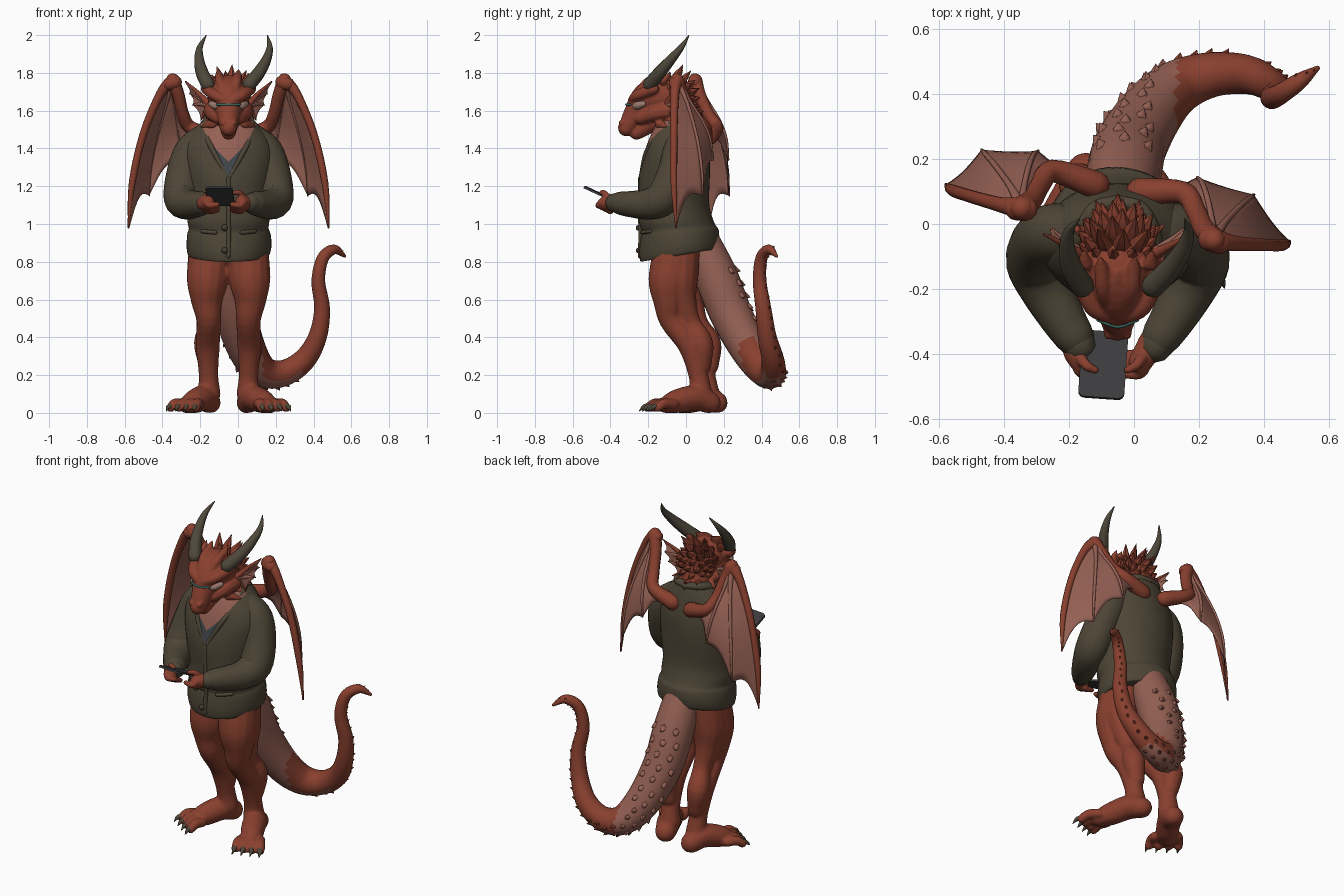
import bpy, bmesh, math, random
from mathutils import Vector, Matrix

random.seed(4)
CX = -0.05  # mirror line of the body

if "Cube" in bpy.data.objects:
    bpy.data.objects.remove(bpy.data.objects["Cube"])


def material(name, r, g, b):
    m = bpy.data.materials.new(name)
    m.use_nodes = True
    m.diffuse_color = (r, g, b, 1)
    m.node_tree.nodes["Principled BSDF"].inputs["Base Color"].default_value = (r, g, b, 1)
    return m


SKIN = material("red skin", .25, .051, .028)
PINK = material("pink hide", .30, .118, .088)
WOOL = material("olive wool", .075, .06, .037)
TRIM = material("dark wool", .058, .049, .034)
HORN = material("horn", .078, .065, .043)
SHIRT = material("grey shirt", .05, .06, .07)
DEVICE = material("device grey", .045, .045, .048)
TEAL = material("teal frame", .04, .15, .125)
EYE = material("eye", .33, .2, .165)


def spline(points, steps):
    """Smooth curve through (x, y, z, radius) points."""
    p = [Vector(q) for q in points]
    p = [p[0] * 2 - p[1]] + p + [p[-1] * 2 - p[-2]]
    out = []
    for a, b, c, d in zip(p, p[1:], p[2:], p[3:]):
        for i in range(steps):
            t = i / steps
            out.append((b * 2 + (c - a) * t + (a * 2 - b * 5 + c * 4 - d) * t * t
                        + (b * 3 - a - c * 3 + d) * t ** 3) / 2)
    return out + [p[-2]]


def tube(bm, points, sides=14, steps=4):
    """Round-ended tube of varying radius along a smooth curve."""
    curve = spline(points, steps)
    pos = [q.to_3d() for q in curve]
    tan = [(pos[min(i + 1, len(pos) - 1)] - pos[max(i - 1, 0)]).normalized() for i in range(len(pos))]
    stations = [(c, t, max(q.w, .001)) for c, t, q in zip(pos, tan, curve)]
    cap = [math.radians(a) for a in (30, 60, 80)]
    (c, t, r), (e, u, w) = stations[0], stations[-1]
    stations = ([(c - t * r * math.sin(a), t, r * math.cos(a)) for a in reversed(cap)] + stations
                + [(e + u * w * math.sin(a), u, w * math.cos(a)) for a in cap])
    axis, last, rings = t.orthogonal().normalized(), t, []
    for c, t, r in stations:
        axis = last.rotation_difference(t) @ axis
        last, other = t, t.cross(axis)
        rings.append([bm.verts.new(c + (axis * math.cos(k) + other * math.sin(k)) * r)
                      for k in (math.tau * i / sides for i in range(sides))])
    bridge(bm, rings)


def bridge(bm, rings):
    for a, b in zip(rings, rings[1:]):
        for i in range(len(a)):
            j = (i + 1) % len(a)
            bm.faces.new((a[i], a[j], b[j], b[i]))
    bm.faces.new(rings[0])
    bm.faces.new(rings[-1])


def spike(bm, base, direction, length, radius):
    base, tip = Vector(base), Vector(base) + Vector(direction).normalized() * length
    tube(bm, [(*base, radius), (*base.lerp(tip, .5), radius * .6), (*tip, .002)], 6, 1)


def side(s, points, lean=0, shift=0):
    """Place points given as (distance from mirror line, y, z, radius)."""
    return [(CX + shift + s * d, y - s * lean * d, z, r) for d, y, z, r in points]


def fan(bones, ribs, web, fingers, sag, sides=8):
    """Bony outer fingers and soft ribs with scalloped skin stretched between them."""
    curves = [spline(f, 6) for f in fingers]
    for f in fingers:
        tube(bones if f in (fingers[0], fingers[-1]) else ribs, f, sides, 4)

    def at(curve, t):
        x = t * (len(curve) - 1)
        i = min(int(x), len(curve) - 2)
        return curve[i].lerp(curve[i + 1], x - i).to_3d()
    n, m = 14, 8
    for a, b in zip(curves, curves[1:]):
        grid = []
        for i in range(n + 1):
            row = []
            for j in range(m + 1):
                t = (i + .3) / (n + .3) * (1 - sag * math.sin(math.pi * j / m))
                row.append(web.verts.new(at(a, t).lerp(at(b, t), j / m)))
            grid.append(row)
        for p, q in zip(grid, grid[1:]):
            for j in range(m):
                web.faces.new((p[j], p[j + 1], q[j + 1], q[j]))


def finish(bm, name, mats, rule=None, voxel=0, solid=0):
    bmesh.ops.recalc_face_normals(bm, faces=bm.faces)
    for v in bm.verts:
        v.co.z = max(v.co.z, 0)
    if rule:
        for f in bm.faces:
            f.material_index = rule(f.calc_center_median(), f.normal)
    mesh = bpy.data.meshes.new(name)
    bm.to_mesh(mesh)
    bm.free()
    ob = bpy.data.objects.new(name, mesh)
    bpy.context.collection.objects.link(ob)
    for m in mats:
        mesh.materials.append(m)
    for o in bpy.context.selected_objects:
        o.select_set(False)
    ob.select_set(True)
    bpy.context.view_layer.objects.active = ob
    bpy.ops.object.shade_smooth_by_angle(angle=math.radians(50))
    if voxel:
        mod = ob.modifiers.new("Blend", 'REMESH')
        mod.mode, mod.voxel_size, mod.use_smooth_shade = 'VOXEL', voxel, True
        mod = ob.modifiers.new("Relax", 'SMOOTH')
        mod.factor, mod.iterations = .5, 4
    if solid:
        ob.modifiers.new("Thickness", 'SOLIDIFY').thickness = solid
    return ob


# Legs with thigh, hamstring, shin and calf; feet and claws; one leg stands further back
legs, claws = bmesh.new(), bmesh.new()
tube(legs, [(CX, -.04, .94, .14), (CX, -.05, .885, .12)])
for s, back in ((-1, .36), (1, 0)):
    tube(legs, side(s, [(.1, -.06, .87, .112), (.112, -.09, .7, .11), (.115, -.09, .59, .084),
                        (.105, -.075, .49, .066), (.11, .02, .36, .064), (.106, .065, .2, .052),
                        (.103, .08, .1, .062)], back))
    tube(legs, side(s, [(.1, -.03, .85, .105), (.112, -.035, .7, .1), (.112, -.01, .58, .068), (.105, .03, .47, .052),
                        (.12, .08, .37, .064), (.108, .085, .25, .05)], back))
    tube(legs, side(s, [(.1, .125, .055, .06), (.13, .05, .08, .068), (.18, -.05, .06, .064),
                        (.215, -.1, .042, .05)], back))
    for k in (-1.5, -.5, .5, 1.5):
        x, y, out = .2 + .032 * k, -.09 + .017 * k, .04 + .012 * k
        tube(legs, side(s, [(x, y, .045, .028), (x + out * .6, y - .05, .05, .028),
                            (x + out, y - .085, .028, .025)], back), 10)
        tube(claws, side(s, [(x + out, y - .09, .035, .016), (x + out * 1.25, y - .11, .03, .012),
                             (x + out * 1.4, y - .132, .01, .002)], back), 8)
finish(legs, "legs_and_feet", [SKIN], voxel=.009)
finish(claws, "toe_claws", [HORN])

# Tail with knobbly ridge
TAIL = [(-.04, .06, .94, .1), (-.03, .16, .72, .115), (-.01, .24, .52, .112), (.05, .34, .33, .1),
        (.13, .42, .22, .085), (.24, .46, .21, .07), (.35, .46, .28, .06), (.42, .43, .4, .05),
        (.445, .41, .55, .042), (.425, .39, .7, .036), (.45, .4, .82, .032), (.51, .44, .865, .026),
        (.565, .48, .83, .008)]
tail, ridge = bmesh.new(), bmesh.new()
tube(tail, TAIL, 20, 6)
path = spline(TAIL, 3)
for i in range(3, len(path) - 1):
    p, r = path[i].to_3d(), path[i].w
    t = (path[i + 1] - path[i - 1]).to_3d().normalized()
    out = p - Vector((0, -.1, .8))
    out = (out - t * out.dot(t)).normalized()
    for angle in ((-.7, 0, .7) if p.x < .3 else (0,)):
        n = Matrix.Rotation(angle + .2 * (i % 2), 3, t) @ out
        spike(ridge, p + n * r * .86, n + t * .7, r * .3 + .002, r * .23)


def tail_rule(c, n):
    return int(c.x < .13 or (c.x < .33 and n.z < -.45))


finish(tail, "tail", [SKIN, PINK], tail_rule)
finish(ridge, "tail_knobs", [SKIN, PINK], tail_rule)

# Cardigan body with V opening; rows are height, depth centre, half width, half depth
torso, rings = bmesh.new(), []
BODY = [(.8, -.035, .203, .192), (.805, -.035, .217, .205), (.86, -.035, .225, .212), (.93, -.035, .22, .206),
        (.96, -.04, .211, .196), (1.01, -.055, .217, .194), (1.1, -.06, .212, .184), (1.25, -.06, .23, .187),
        (1.38, -.05, .24, .172), (1.47, -.04, .205, .147), (1.54, -.03, .145, .122), (1.59, -.02, .098, .095)]
for z, cy, rx, ry in spline(BODY, 3):
    ring = []
    for i in range(48):
        a = math.tau * i / 48
        k = 1 + .012 * math.sin(3 * a + 16 * z)
        y = cy + ry * k * math.sin(a)
        slope = .17 * max(0, (1.1 - z) / .3)
        ring.append(torso.verts.new((CX + rx * k * math.cos(a), y, z + slope * (y + .24))))
    rings.append(ring)
bridge(torso, rings)
for height, normal in ((1.245, (1, 0, -.52)), (1.33, (1, 0, -1))):
    for s in (-1, 1):
        bmesh.ops.bisect_plane(torso, geom=torso.verts[:] + torso.edges[:] + torso.faces[:],
                               plane_co=(CX, 0, height), plane_no=(s * normal[0], 0, normal[2]))


def opening(c, n):
    w = abs(c.x - CX)
    if c.y > -.06 or w > (c.z - 1.245) * .52:
        return 0
    return 1 if c.z - 1.33 < w else 2


finish(torso, "cardigan_body", [WOOL, SHIRT, PINK], opening)

# Sleeves, cuffs, lapels, pockets
sleeves, trim = bmesh.new(), bmesh.new()
for s in (-1, 1):
    tube(sleeves, side(s, [(.13, -.03, 1.45, .08), (.195, -.03, 1.38, .094), (.235, -.06, 1.26, .095),
                           (.25, -.12, 1.14, .094), (.22, -.2, 1.105, .082), (.17, -.29, 1.105, .07),
                           (.135, -.345, 1.11, .062)]), 20)
    tube(trim, side(s, [(.142, -.335, 1.11, .057), (.118, -.375, 1.112, .052)]), 20)
    tube(trim, side(s, [(0, .07, 1.57, .02), (.075, .045, 1.575, .022), (.115, -.04, 1.55, .022),
                        (.118, -.13, 1.475, .019), (.08, -.207, 1.385, .014), (0, -.24, 1.24, .012)]), 10)
    tube(trim, side(s, [(.07, -.233, .955, .011), (.105, -.215, .958, .011), (.14, -.19, .962, .011)]), 8)
tube(trim, [(CX, -.243, 1.24, .012), (CX, -.243, 1.1, .012), (CX, -.24, .95, .012), (CX, -.243, .83, .012)], 8)
finish(sleeves, "cardigan_sleeves", [WOOL])
finish(trim, "cardigan_trim", [WOOL])
buttons = bmesh.new()
for z in (.86, .98):
    tube(buttons, [(CX - .02, -.243, z, .018), (CX - .02, -.25, z, .016)], 12, 1)
finish(buttons, "cardigan_buttons", [TRIM])

# Hands gripping the handset
hands = bmesh.new()
for s in (-1, 1):
    tube(hands, side(s, [(.12, -.36, 1.11, .036), (.108, -.395, 1.11, .04), (.09, -.425, 1.112, .038)], shift=-.02))
    tube(hands, side(s, [(.1, -.405, 1.135, .018), (.078, -.435, 1.165, .016), (.05, -.45, 1.165, .012)],
                     shift=-.02), 10)
    for i in range(4):
        y, z = -.39 - .02 * i, 1.085 + .01 * i
        tube(hands, side(s, [(.1, y, z, .018), (.082, y - .012, z - .016, .018), (.04, y - .012, z - .012, .014)],
                         shift=-.02), 10)
finish(hands, "hands", [SKIN], voxel=.005)

phone = bmesh.new()
bmesh.ops.create_cube(phone, size=1, matrix=Matrix.Diagonal((.142, .225, .024, 1)))
upright = [e for e in phone.edges if abs(e.verts[0].co.z - e.verts[1].co.z) > .01]
bmesh.ops.bevel(phone, geom=upright, offset=.02, segments=4, affect='EDGES', profile=.5)
handset = finish(phone, "handset", [DEVICE])
handset.data.transform(Matrix.Translation((-.095, -.437, 1.143)) @ Matrix.Rotation(-.07, 4, 'Z')
                       @ Matrix.Rotation(-.43, 4, 'X'))

# Neck and head
neck = bmesh.new()
tube(neck, [(CX, .0, 1.42, .085), (CX, -.02, 1.52, .09), (CX, -.06, 1.63, .092)], 20)
finish(neck, "neck", [SKIN, PINK], lambda c, n: int(n.y < -.2))
head, eyes, horns = bmesh.new(), bmesh.new(), bmesh.new()
tube(head, [(CX, -.06, 1.66, .1), (CX, -.14, 1.675, .112), (CX, -.21, 1.65, .093), (CX, -.27, 1.58, .063),
            (CX, -.3, 1.53, .052), (CX, -.315, 1.51, .046)], 20)
tube(head, [(CX, -.15, 1.56, .065), (CX, -.21, 1.52, .05), (CX, -.26, 1.485, .04)])
tube(head, [(CX, -.2, 1.74, .02), (CX, -.27, 1.67, .026), (CX, -.312, 1.58, .02)], 10)
for s in (-1, 1):
    tube(head, side(s, [(.022, -.285, 1.655, .024), (.075, -.255, 1.682, .03), (.12, -.17, 1.715, .028)]), 10)
    tube(head, side(s, [(.03, -.26, 1.69, .018), (.045, -.2, 1.755, .024), (.05, -.13, 1.79, .02)]), 10)
    tube(head, side(s, [(.085, -.1, 1.6, .05), (.08, -.17, 1.585, .042), (.05, -.24, 1.56, .035)]), 10)
    tube(head, side(s, [(.025, -.31, 1.55, .02), (.027, -.34, 1.535, .017)]), 10)
    tube(eyes, side(s, [(.045, -.274, 1.622, .015), (.068, -.256, 1.627, .022), (.092, -.227, 1.635, .016)]), 12)
    for y, z in ((-.09, 1.55), (-.04, 1.58), (-.14, 1.53)):
        spike(head, (CX + s * .085, y, z), (s * .8, .5, -.2), .08, .028)
    for d, y, z in ((.05, -.14, 1.78), (.045, -.19, 1.755), (.1, -.12, 1.76), (0, -.19, 1.75)):
        spike(head, (CX + s * d, y, z), (s * d, .6, .6), .06, .026)
    horn = side(s, [(.11, -.19, 1.74, .037), (.15, -.14, 1.8, .034), (.178, -.08, 1.87, .026),
                    (.185, -.025, 1.935, .016), (.163, .015, 1.997, .003)])
    tube(horns, [(x + .17 * (z - 1.74), y, z, r) for x, y, z, r in horn])
finish(head, "head", [SKIN], voxel=.006)
finish(eyes, "eyes", [EYE])
finish(horns, "horns", [HORN])
glasses = bmesh.new()
tube(glasses, [(CX + x, y, 1.632, .006) for x, y in ((-.06, -.295), (-.03, -.308), (0, -.316), (.03, -.308), (.06, -.295))], 8)
finish(glasses, "glasses_frame", [TEAL])

# Spiky crest over the crown, back of the head and nape
crest = bmesh.new()
for row, a in enumerate(range(71, 240, 23)):
    for b in range(-62, 63, 31):
        e, f = math.radians(a), math.radians(b + 14 * (row % 2) - 7)
        n = Vector((math.sin(f), -math.cos(e) * math.cos(f), math.sin(e) * math.cos(f)))
        size = random.uniform(.055, .075) + (.035 if 80 < a < 130 and abs(b) < 40 else 0)
        spike(crest, Vector((CX, -.075, 1.665)) + n * .085, n * .7 + Vector((0, .5, .3)), size, .032)
for z in (1.5, 1.54, 1.58):
    for x in (-.05, 0, .05):
        spike(crest, (CX + x, .035 - abs(x) * .4, z), (x * 6, 1, .3), .06, .027)
finish(crest, "crest_spikes", [SKIN])

# Ears and wings: bony fans with pink skin
bones, ribs, web = bmesh.new(), bmesh.new(), bmesh.new()
EAR = [(.228, -.03, 1.755), (.205, -.015, 1.69), (.19, -.03, 1.63), (.145, -.06, 1.55)]
WING = [[(.295, 0, 1.76, .036), (.36, 0, 1.69, .024), (.45, .01, 1.48, .02), (.51, .02, 1.22, .018), (.53, .035, .98, .004)],
        [(.295, 0, 1.76, .02), (.33, .06, 1.64, .011), (.38, .12, 1.46, .009), (.41, .15, 1.3, .008), (.42, .16, 1.15, .004)],
        [(.295, 0, 1.76, .02), (.29, .06, 1.66, .01), (.275, .13, 1.55, .009), (.26, .17, 1.45, .008), (.245, .185, 1.34, .004)],
        [(.295, 0, 1.76, .038), (.265, .03, 1.68, .033), (.24, .08, 1.58, .032), (.2, .13, 1.51, .036), (.07, .11, 1.46, .045)]]
for s in (-1, 1):
    fan(bones, ribs, web, [side(s, [(.1, -.1, 1.63, .02), ((x + .1) / 2, (y - .1) / 2, (z + 1.64) / 2, .011),
                                    (x, y, z, .003)]) for x, y, z in EAR], .12)
    fan(bones, ribs, web, [side(s, f, lean=.165) for f in WING], .11, 10)
    tube(bones, side(s, [(.285, .0, 1.75, .038), (.312, -.005, 1.742, .036)], lean=.165))
finish(bones, "wing_and_ear_bones", [SKIN])
finish(ribs, "wing_and_ear_ribs", [PINK])
finish(web, "wing_and_ear_membranes", [PINK], solid=.006)
